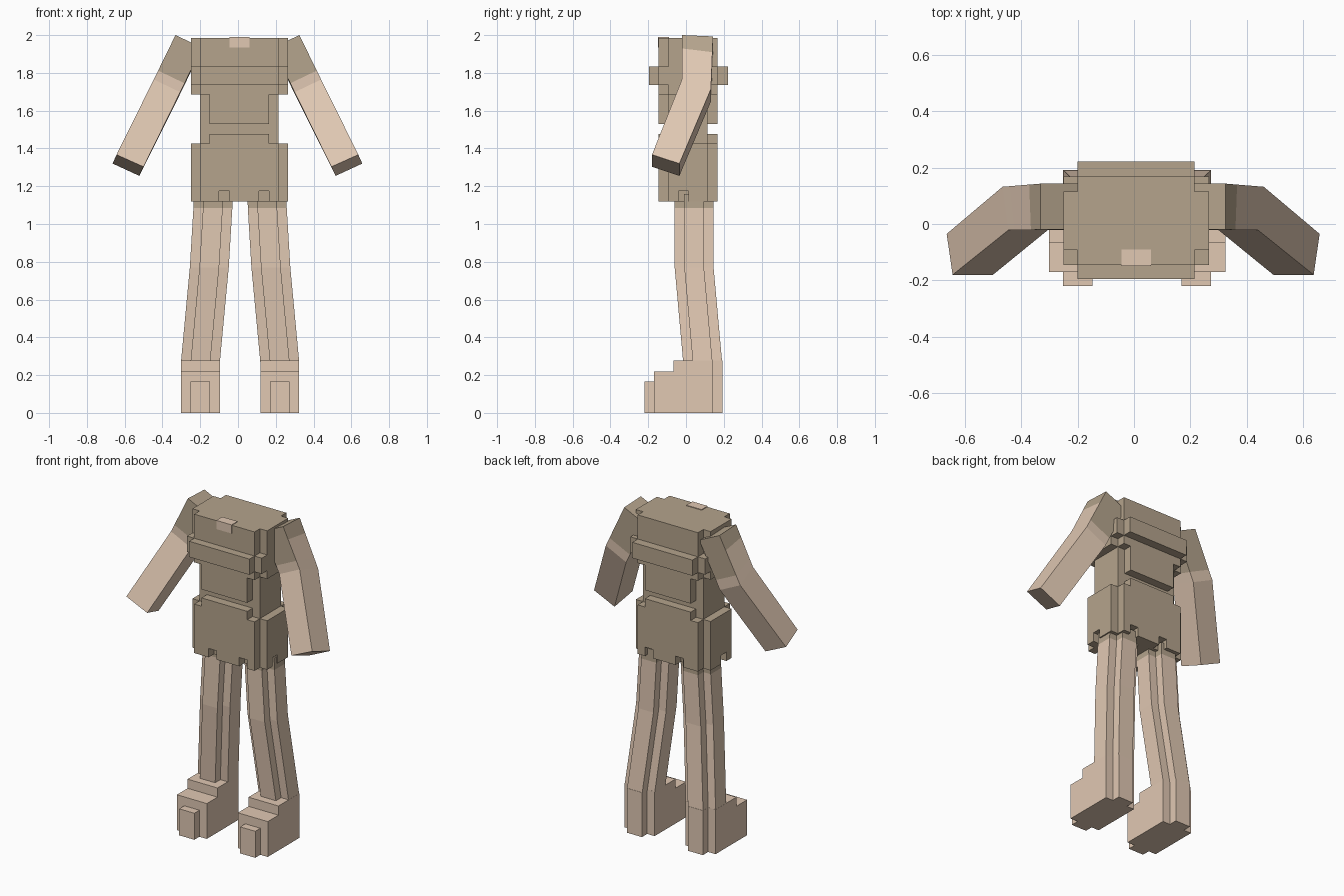
import bpy
import bmesh
from mathutils import Vector

default = bpy.data.objects.get("Cube")
if default:
    bpy.data.objects.remove(default, do_unlink=True)


def make_material(name, rgb):
    mat = bpy.data.materials.new(name)
    mat.use_nodes = True
    mat.diffuse_color = (*rgb, 1)
    mat.node_tree.nodes["Principled BSDF"].inputs["Base Color"].default_value = (*rgb, 1)
    return mat


SKIN = make_material("skin tan", (0.75, 0.58, 0.45))
CLOTH = make_material("cloth olive", (0.46, 0.37, 0.265))


def finish(bm, name, mats):
    bmesh.ops.recalc_face_normals(bm, faces=bm.faces)
    mesh = bpy.data.meshes.new(name)
    bm.to_mesh(mesh)
    bm.free()
    for m in mats:
        mesh.materials.append(m)
    obj = bpy.data.objects.new(name, mesh)
    bpy.context.collection.objects.link(obj)
    return obj


def boxes(name, mat, spans):
    """One object made of blocks given as (x span, y span, z span)."""
    bm = bmesh.new()
    for span in spans:
        verts = bmesh.ops.create_cube(bm, size=1)["verts"]
        for v in verts:
            v.co = Vector([s[0] if c < 0 else s[1] for c, s in zip(v.co, span)])
    return finish(bm, name, [mat])


def loft(name, rings, is_cloth):
    """Skin a list of rings; is_cloth(segment, side) picks the colour."""
    bm = bmesh.new()
    rows = [[bm.verts.new(p) for p in ring] for ring in rings]
    n = len(rows[0])
    bm.faces.new(rows[0]).material_index = 1
    bm.faces.new(rows[-1])
    for i in range(len(rows) - 1):
        for j in range(n):
            k = (j + 1) % n
            f = bm.faces.new((rows[i][j], rows[i][k], rows[i + 1][k], rows[i + 1][j]))
            f.material_index = 1 if is_cloth(i, j) else 0
    return finish(bm, name, [SKIN, CLOTH])


# Torso: each layer is a cross of stepped blocks
WIDE, MID, SLIM = (-0.25, 0.265), (-0.2, 0.215), (-0.15, 0.165)
DEEP, BODY, CORE = (-0.195, 0.222), (-0.145, 0.168), (-0.092, 0.115)


def cross(outer, inner, shallow, deep, z):
    return [(outer, shallow, z), (inner, deep, z)]


boxes("chest", CLOTH, cross(WIDE, MID, CORE, BODY, (1.685, 1.985)))
boxes("chest_band", CLOTH, cross(WIDE, MID, BODY, DEEP, (1.737, 1.835)))
boxes("waist", CLOTH, cross(MID, SLIM, CORE, BODY, (1.53, 1.70)))
boxes("waist_gap", CLOTH, [(MID, CORE, (1.46, 1.54))])
boxes("hip_rim", CLOTH, cross(MID, SLIM, CORE, BODY, (1.42, 1.477)))
boxes("hips", CLOTH, cross(WIDE, MID, CORE, BODY, (1.175, 1.425)))

# Notched hem below the hips
HEM = (1.12, 1.18)
hem = [(MID, CORE, HEM)]
for x in ((-0.2, -0.1), (-0.045, 0.11), (0.165, 0.215)):
    hem.append((x, BODY, HEM))
for y in ((-0.092, -0.04), (0.012, 0.115)):
    hem.append((WIDE, y, HEM))
boxes("hem", CLOTH, hem)

# Pale patch at the collar
boxes("collar_patch", SKIN, [((-0.045, 0.06), (-0.149, -0.09), (1.935, 1.989))])

# Arms: corners run outer front, outer back, inner back, inner front
SHOULDER = [(0.328, -0.02, 2.0), (0.328, 0.143, 1.993), (0.188, 0.143, 1.927), (0.188, -0.02, 1.934)]
ELBOW = [(0.443, -0.022, 1.765), (0.463, 0.132, 1.715), (0.323, 0.132, 1.648), (0.303, -0.022, 1.698)]
WRIST = [(0.64, -0.18, 1.367), (0.661, -0.035, 1.32), (0.52, -0.035, 1.255), (0.497, -0.18, 1.303)]


def mix(a, b, t):
    return [Vector(p).lerp(Vector(q), t) for p, q in zip(a, b)]


def mirrored(ring, side, centre):
    return [(centre + side * p[0], p[1], p[2]) for p in ring]


# Legs: plus-shaped section swept through hip, knee and ankle
H, S = 0.103, 0.052
PLUS = [(H, -S), (H, S), (S, S), (S, H), (-S, H), (-S, S),
        (-H, S), (-H, -S), (-S, -S), (-S, -H), (S, -H), (S, -S)]
LEG_PATH = [(0.142, 0.042, 1.16), (0.144, 0.042, 1.085), (0.163, 0.043, 0.77), (0.21, 0.088, 0.27)]

for label, side in (("left", 1), ("right", -1)):
    arm = [SHOULDER, mix(SHOULDER, ELBOW, 0.3), mix(SHOULDER, ELBOW, 0.8), ELBOW, WRIST]
    loft(label + "_arm", [mirrored(r, side, -0.003) for r in arm],
         lambda i, j: i == 0 or (i == 1 and j != 0))

    leg = [[(cx + px, cy + py, cz) for px, py in PLUS] for cx, cy, cz in LEG_PATH]
    loft(label + "_leg", [mirrored(r, side, 0.011) for r in leg], lambda i, j: i == 0)

    # Stepped foot with narrow toe and heel
    cx = 0.011 + side * 0.21
    full, narrow = (cx - H, cx + H), (cx - S, cx + S)
    boxes(label + "_foot", SKIN, [
        (full, (-0.065, 0.14), (0, 0.277)),
        (full, (-0.17, 0.0), (0, 0.22)),
        (narrow, (-0.22, -0.1), (0, 0.165)),
        (narrow, (0.1, 0.192), (0, 0.277)),
    ])
